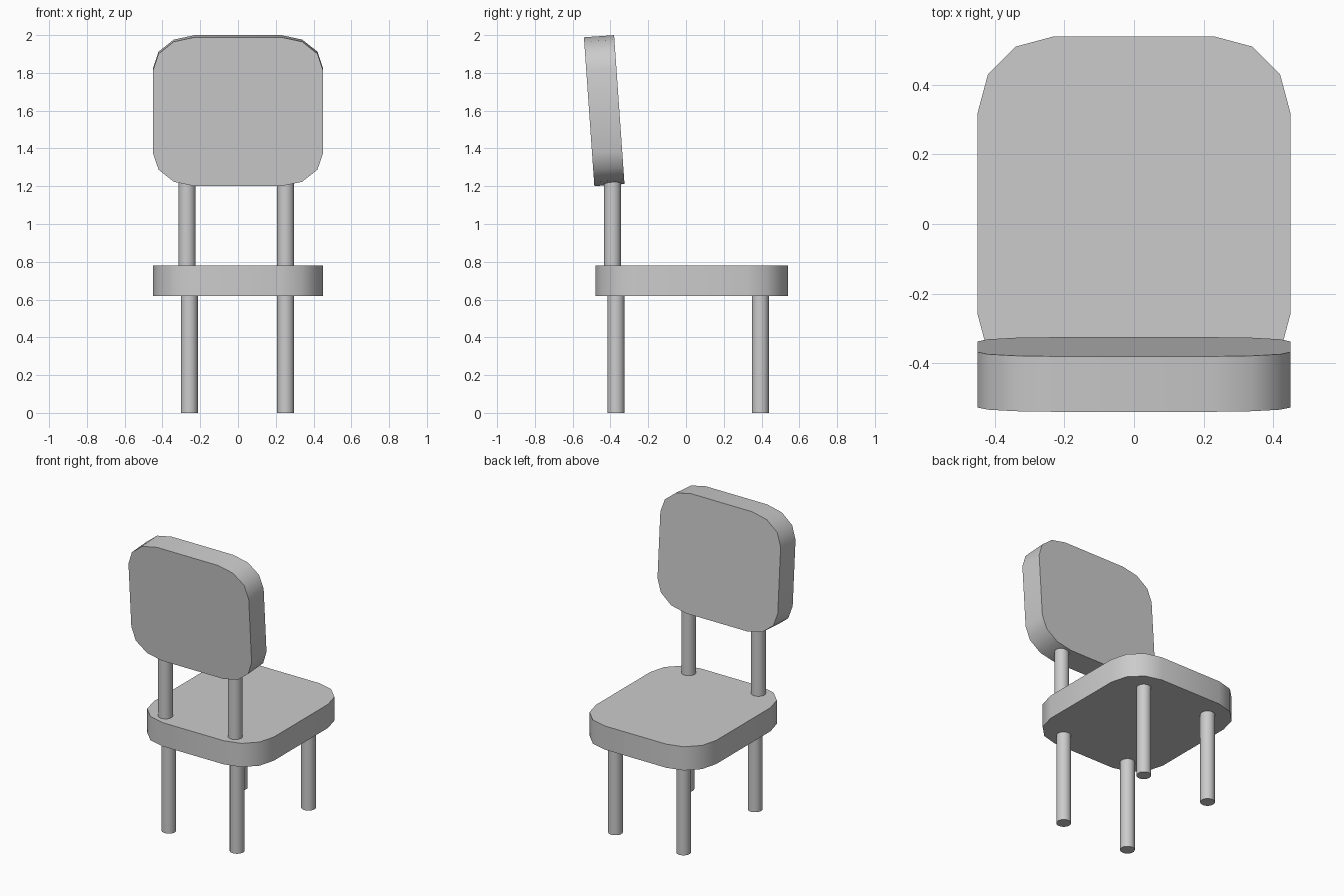
import bpy
import bmesh
from math import cos, sin, radians

if "Cube" in bpy.data.objects:
    bpy.data.objects.remove(bpy.data.objects["Cube"])


def finish(name, bm):
    bmesh.ops.recalc_face_normals(bm, faces=bm.faces)
    mesh = bpy.data.meshes.new(name)
    bm.to_mesh(mesh)
    bm.free()
    obj = bpy.data.objects.new(name, mesh)
    bpy.context.collection.objects.link(obj)
    bpy.ops.object.select_all(action='DESELECT')
    obj.select_set(True)
    bpy.context.view_layer.objects.active = obj
    bpy.ops.object.shade_smooth_by_angle(angle=radians(40))
    return obj


def cushion(name, half_x, half_y, thickness, rx, ry, location, tilt=0.0):
    """Rounded slab with three facets per corner, centred on its location."""
    bm = bmesh.new()
    verts = []
    for i, (sx, sy) in enumerate([(1, 1), (-1, 1), (-1, -1), (1, -1)]):
        for step in range(4):
            a = radians(90 * i + 30 * step)
            verts.append(bm.verts.new((sx * (half_x - rx) + rx * cos(a),
                                       sy * (half_y - ry) + ry * sin(a),
                                       -thickness / 2)))
    base = bm.faces.new(verts)
    top = bmesh.ops.extrude_face_region(bm, geom=[base], use_keep_orig=True)
    moved = [v for v in top['geom'] if isinstance(v, bmesh.types.BMVert)]
    bmesh.ops.translate(bm, verts=moved, vec=(0, 0, thickness))
    obj = finish(name, bm)
    obj.location = location
    obj.rotation_euler.x = tilt
    return obj


def rod(name, x, y, z0, z1, radius=0.045):
    bm = bmesh.new()
    bmesh.ops.create_cone(bm, cap_ends=True, segments=32, radius1=radius,
                          radius2=radius, depth=z1 - z0)
    obj = finish(name, bm)
    obj.location = (x, y, (z0 + z1) / 2)
    return obj


# Seat and the slightly reclined backrest
cushion("seat", 0.45, 0.51, 0.16, 0.22, 0.22, (0, 0.03, 0.70))
cushion("backrest", 0.45, 0.395, 0.16, 0.22, 0.175, (0, -0.433, 1.60),
        tilt=radians(94))

# Four legs
for side, x in (("left", -0.258), ("right", 0.252)):
    rod(f"rear_leg_{side}", x, -0.37, 0, 0.64)
    rod(f"front_leg_{side}", x, 0.394, 0, 0.64)

# Two posts carrying the backrest
for side, x in (("left", -0.27), ("right", 0.252)):
    rod(f"back_post_{side}", x, -0.389, 0.76, 1.24)
